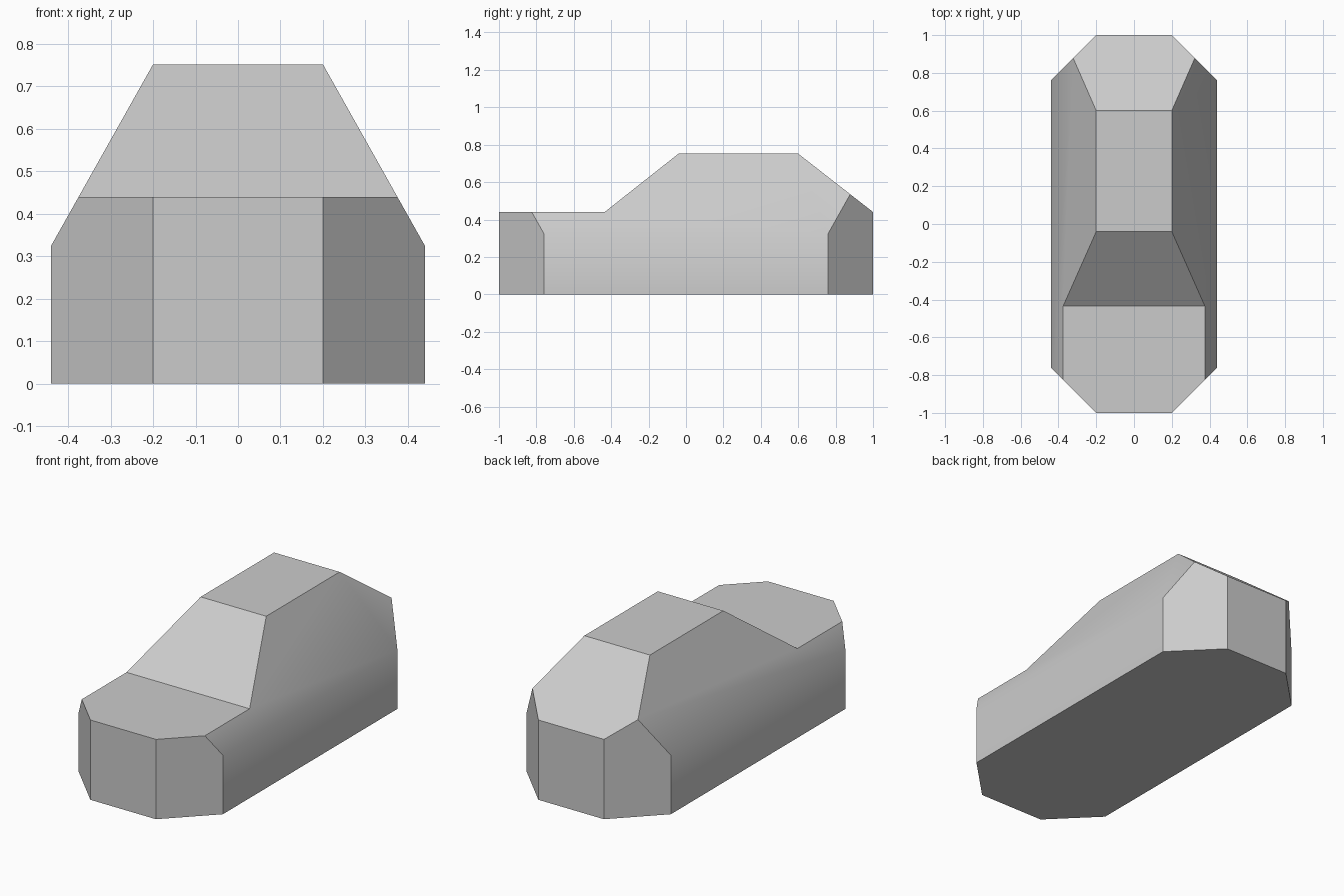
import bpy, bmesh
from mathutils import Vector

cube = bpy.data.objects.get("Cube")
if cube:
    bpy.data.objects.remove(cube, do_unlink=True)

HALF_W, ROOF_W, SHOULDER, ROOF, HOOD = 0.44, 0.2, 0.325, 0.752, 0.44

grey = bpy.data.materials.new("light_grey")
grey.use_nodes = True
colour = (0.6, 0.6, 0.6, 1)
grey.diffuse_color = colour
grey.node_tree.nodes["Principled BSDF"].inputs["Base Color"].default_value = colour


def slice_off(bm, point, normal):
    """Cut away everything beyond a plane and cap the opening."""
    cut = bmesh.ops.bisect_plane(
        bm, geom=bm.verts[:] + bm.edges[:] + bm.faces[:], dist=1e-5,
        plane_co=point, plane_no=Vector(normal).normalized(), clear_outer=True)
    edges = [e for e in cut["geom_cut"]
             if isinstance(e, bmesh.types.BMEdge) and e.is_boundary]
    bmesh.ops.edgeloop_fill(bm, edges=edges)


# Car side profile (y, z), extruded across the width
profile = [(-1, 0), (1, 0), (1, HOOD), (0.6, ROOF),
           (-0.04, ROOF), (-0.435, HOOD), (-1, HOOD)]
bm = bmesh.new()
side = bm.faces.new([bm.verts.new((-HALF_W, y, z)) for y, z in profile])
ext = bmesh.ops.extrude_face_region(bm, geom=[side])
bmesh.ops.translate(bm, vec=(2 * HALF_W, 0, 0),
                    verts=[v for v in ext["geom"] if isinstance(v, bmesh.types.BMVert)])

for sx in (-1, 1):
    # Chamfered front and rear corners
    for sy in (-1, 1):
        slice_off(bm, (sx * ROOF_W, sy, 0), (sx, sy, 0))
    # Sides leaning in from shoulder to roof
    slice_off(bm, (sx * ROOF_W, 0, ROOF),
              (sx * (ROOF - SHOULDER), 0, HALF_W - ROOF_W))

bmesh.ops.remove_doubles(bm, verts=bm.verts[:], dist=1e-4)
bmesh.ops.recalc_face_normals(bm, faces=bm.faces[:])

mesh = bpy.data.meshes.new("car_body")
bm.to_mesh(mesh)
bm.free()
mesh.materials.append(grey)
body = bpy.data.objects.new("car_body", mesh)
bpy.context.collection.objects.link(body)

# Soft shoulder line, crisp panel edges
bpy.ops.object.select_all(action="DESELECT")
body.select_set(True)
bpy.context.view_layer.objects.active = body
bpy.ops.object.shade_smooth_by_angle(angle=0.5236)
